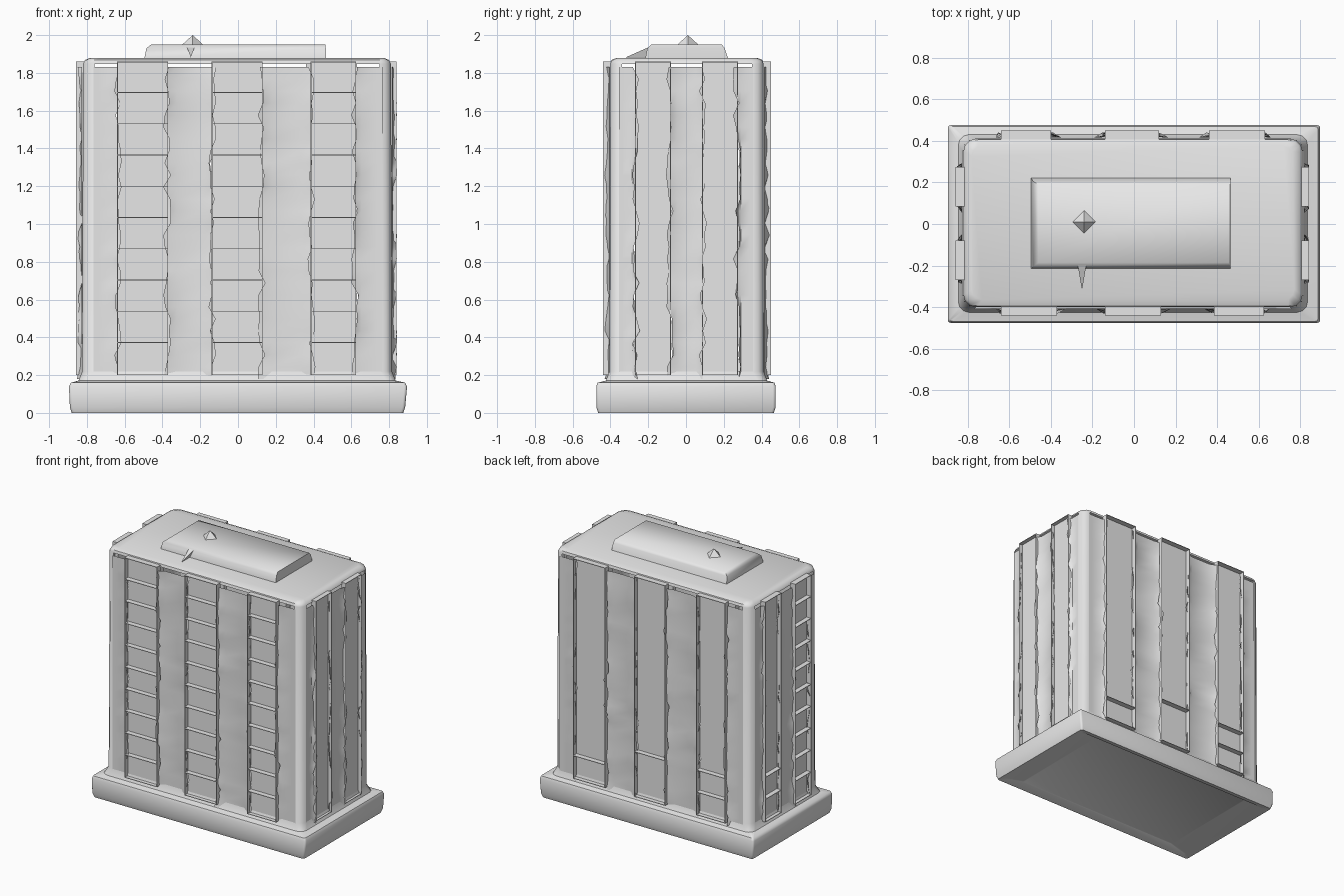
import bpy, bmesh, math, random
from mathutils import Matrix

if "Cube" in bpy.data.objects:
    bpy.data.objects.remove(bpy.data.objects["Cube"])

random.seed(4)
grey = bpy.data.materials.new("light_grey")
grey.diffuse_color = (0.8, 0.8, 0.8, 1)
grey.use_nodes = True
grey.node_tree.nodes["Principled BSDF"].inputs["Base Color"].default_value = grey.diffuse_color


def finish(name, bm, smooth=None, recalc=True):
    if recalc:
        bmesh.ops.recalc_face_normals(bm, faces=bm.faces[:])
    me = bpy.data.meshes.new(name)
    bm.to_mesh(me)
    bm.free()
    me.materials.append(grey)
    ob = bpy.data.objects.new(name, me)
    bpy.context.collection.objects.link(ob)
    if smooth:
        bpy.context.view_layer.objects.active = ob
        ob.select_set(True)
        bpy.ops.object.shade_smooth_by_angle(angle=math.radians(smooth))
        ob.select_set(False)
    return ob


def loft(name, rings, smooth=None, n=4, bottom=True, top=True, open_band=None):
    """Stack of rounded rectangles: (x0, x1, y0, y1, corner radius, z).
    The flat sides of the band numbered open_band are left out."""
    bm = bmesh.new()
    loops = []
    for x0, x1, y0, y1, r, z in rings:
        loop = []
        corners = [(x1 - r, y1 - r), (x0 + r, y1 - r), (x0 + r, y0 + r), (x1 - r, y0 + r)]
        for q, (cx, cy) in enumerate(corners):
            for i in range(n):
                a = (q + i / max(n - 1, 1)) * math.pi / 2
                loop.append(bm.verts.new((cx + r * math.cos(a), cy + r * math.sin(a), z)))
        loops.append(loop)
    for band, (a, b) in enumerate(zip(loops, loops[1:])):
        for i in range(len(a)):
            if band == open_band and i % n == n - 1:
                continue
            j = (i + 1) % len(a)
            bm.faces.new((a[i], a[j], b[j], b[i]))
    if bottom:
        bm.faces.new(loops[0][::-1])
    if top:
        bm.faces.new(loops[-1])
    return finish(name, bm, smooth)


def box(bm, x0, x1, y0, y1, z0, z1):
    m = Matrix.Translation(((x0 + x1) / 2, (y0 + y1) / 2, (z0 + z1) / 2))
    m = m @ Matrix.Diagonal((x1 - x0, y1 - y0, z1 - z0, 1))
    bmesh.ops.create_cube(bm, size=1, matrix=m)


Z0, Z1, STEP, T = 0.20, 1.86, 0.1655, 0.004


def window_strip(name, u0, u1, wall, out, shelves, angle):
    """Shallow open tray on a wall, with thin floor ledges."""
    bm = bmesh.new()
    box(bm, u0, u1, -wall + 0.001, -wall + 0.009, Z0, Z1)
    for u in (u0, u1 - T):
        box(bm, u, u + T, -out, -wall + 0.005, Z0, Z1)
    for z in [Z0, Z1 - T] + [Z0 + 0.005 + STEP * k for k in shelves]:
        box(bm, u0, u1, -out, -wall + 0.005, z, z + T)
    bm.transform(Matrix.Rotation(angle, 4, 'Z'))
    finish(name, bm)


def pier(name, u0, u1, wall, jag0, jag1, angle):
    """Wall strip between trays with rough, slightly raised edges."""
    bm = bmesh.new()
    rows, n = [], 26
    for i in range(n + 1):
        z = 0.18 + (1.83 - 0.18) * i / n
        row = []
        for k in range(4):
            u = u0 + (u1 - u0) * (0, 0.2, 0.8, 1)[k]
            d = 0.003
            if (k == 0 and jag0) or (k == 3 and jag1):
                u += random.uniform(-0.014, 0.026) * (-1 if k == 0 else 1)
                d = random.uniform(0.005, 0.03)
            row.append(bm.verts.new((u, -wall - d, z)))
        rows.append(row)
    for a, b in zip(rows, rows[1:]):
        for k in range(3):
            bm.faces.new((a[k], a[k + 1], b[k + 1], b[k]))
    bm.transform(Matrix.Rotation(angle, 4, 'Z'))
    finish(name, bm, 50, recalc=False)


# Plinth with a slightly dished underside and a sloped top
loft("plinth", [
    (-0.69, 0.69, -0.405, 0.405, 0.01, 0.028),
    (-0.83, 0.83, -0.425, 0.425, 0.01, 0.008),
    (-0.88, 0.875, -0.465, 0.465, 0.015, 0.0),
    (-0.89, 0.885, -0.475, 0.475, 0.015, 0.03),
    (-0.895, 0.895, -0.475, 0.475, 0.015, 0.14),
    (-0.885, 0.885, -0.468, 0.468, 0.015, 0.16),
    (-0.84, 0.83, -0.42, 0.425, 0.04, 0.172)], 50, top=False)

# Hollow tower shell: rounded corners and roof, sides left open for the piers
loft("tower_shell", [
    (-0.845, 0.835, -0.425, 0.43, 0.05, 0.17),
    (-0.825, 0.815, -0.405, 0.412, 0.06, 0.22),
    (-0.82, 0.81, -0.40, 0.41, 0.06, 1.848),
    (-0.81, 0.80, -0.395, 0.405, 0.06, 1.868),
    (-0.78, 0.77, -0.365, 0.375, 0.05, 1.88)], 50, bottom=False, open_band=1)

# Rooftop block, small peak and front spur
loft("roof_block", [
    (-0.495, 0.465, -0.215, 0.222, 0, 1.88),
    (-0.485, 0.465, -0.205, 0.205, 0, 1.93),
    (-0.46, 0.462, -0.185, 0.19, 0, 1.95)], 60, n=1, bottom=False)
bm = bmesh.new()
bmesh.ops.create_cone(bm, cap_ends=False, segments=4, radius1=0.055, radius2=0, depth=0.05,
                      matrix=Matrix.Translation((-0.24, 0.01, 1.975)))
finish("roof_peak", bm)
bm = bmesh.new()
tip, left, right, foot = [bm.verts.new(c) for c in (
    (-0.25, -0.32, 1.882), (-0.27, -0.2, 1.935), (-0.23, -0.2, 1.935), (-0.25, -0.2, 1.882))]
for f in ((tip, right, left), (tip, left, foot), (tip, foot, right)):
    bm.faces.new(f)
finish("roof_spur", bm, recalc=False)

# Facades: wall distance, tray front, corner limit, angle, strips (u0, u1, ledge indices)
ALL = range(1, 10)
facades = {
    "front": (0.402, 0.44, 0.765, 0,
              [(-0.64, -0.37, ALL), (-0.14, 0.13, ALL), (0.385, 0.625, ALL)]),
    "right": (0.812, 0.84, 0.355, math.pi / 2,
              [(-0.27, -0.08, []), (0.085, 0.275, [])]),
    "back": (0.412, 0.45, 0.765, math.pi,
             [(-0.63, -0.36, [1]), (-0.12, 0.14, [2]), (0.40, 0.64, [1, 2])]),
    "left": (0.822, 0.857, 0.355, -math.pi / 2,
             [(-0.275, -0.085, [1, 2]), (0.08, 0.27, ALL)]),
}
for side, (wall, out, lim, ang, strips) in facades.items():
    for i, (u0, u1, shelves) in enumerate(strips):
        window_strip(f"{side}_window_strip_{i + 1}", u0, u1, wall, out, shelves, ang)
    edges = [-lim] + [u for s in strips for u in s[:2]] + [lim]
    count = len(edges) // 2
    for i in range(count):
        pier(f"{side}_pier_{i + 1}", edges[2 * i], edges[2 * i + 1], wall,
             i > 0, i < count - 1, ang)
